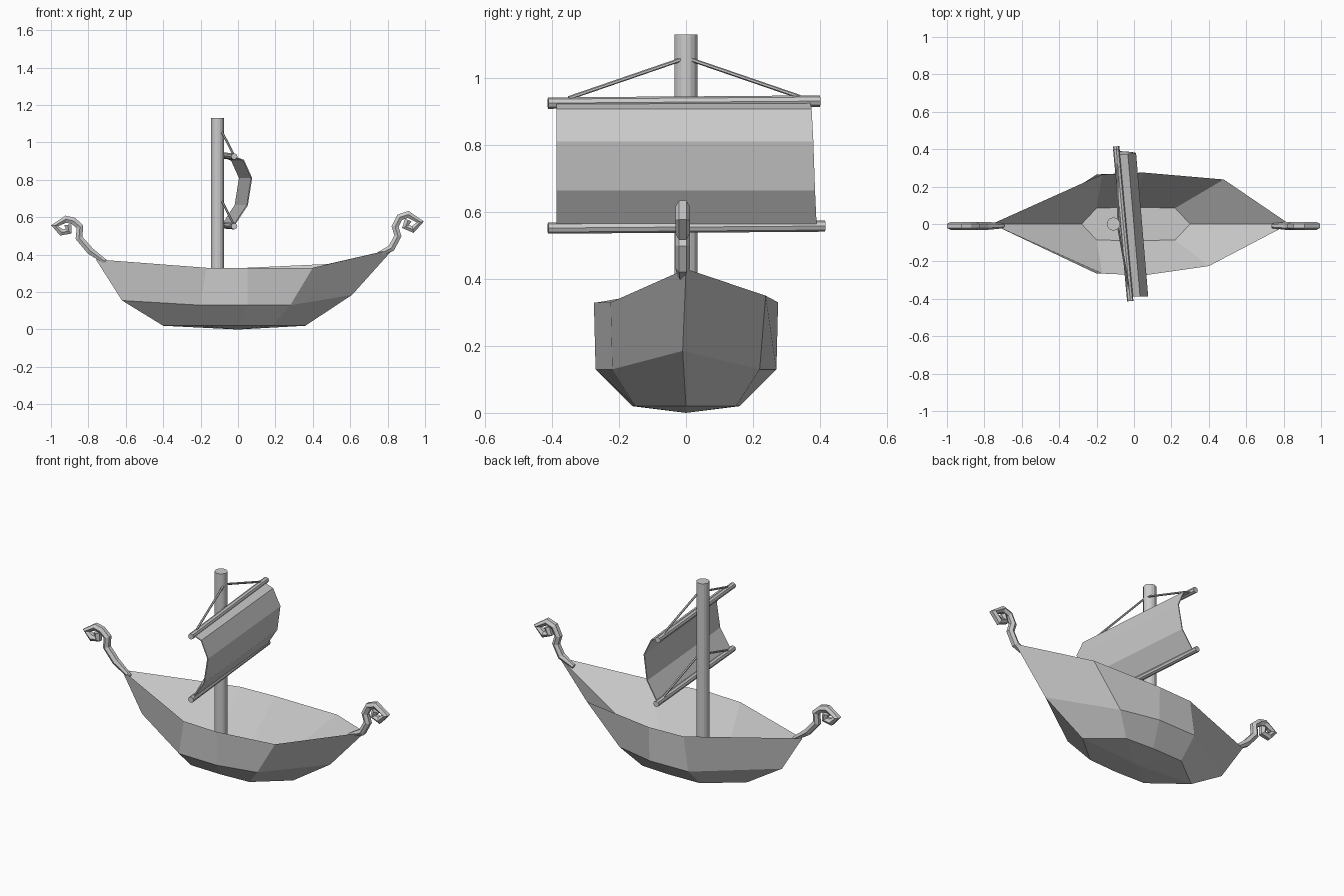
import bpy, bmesh
from mathutils import Vector

if "Cube" in bpy.data.objects:
    bpy.data.objects.remove(bpy.data.objects["Cube"])


def add_mesh(name, verts, faces):
    me = bpy.data.meshes.new(name)
    me.from_pydata(verts, [], faces)
    bm = bmesh.new()
    bm.from_mesh(me)
    bmesh.ops.recalc_face_normals(bm, faces=bm.faces[:])
    bm.to_mesh(me)
    bm.free()
    ob = bpy.data.objects.new(name, me)
    bpy.context.collection.objects.link(ob)
    return ob


def rod(name, a, b, r, sides=8):
    a, b = Vector(a), Vector(b)
    bpy.ops.mesh.primitive_cylinder_add(vertices=sides, radius=r, depth=(b - a).length,
                                        location=(a + b) / 2)
    ob = bpy.context.object
    ob.name = name
    ob.rotation_mode = 'QUATERNION'
    ob.rotation_quaternion = (b - a).to_track_quat('Z', 'Y')
    return ob


def tube(name, pts, r):
    cu = bpy.data.curves.new(name, 'CURVE')
    cu.dimensions = '3D'
    cu.bevel_depth = r
    cu.bevel_resolution = 1
    cu.use_fill_caps = True
    sp = cu.splines.new('POLY')
    sp.use_smooth = False
    sp.points.add(len(pts) - 1)
    for p, (x, z) in zip(sp.points, pts):
        p.co = (x, -0.01, z, 1)
    sp.points[0].radius = 0.6
    ob = bpy.data.objects.new(name, cu)
    bpy.context.collection.objects.link(ob)


def ring(stern, side, bow):
    """Closed loop: stern, near side, bow, far side (mirrored)."""
    near = [(x, -y, z) for x, y, z in side]
    return [stern] + near + [bow] + side[::-1]


# Hull: inner floor, rim, widest line, bilge line, keel point
floor = ring((-0.28, 0, 0.09), [(-0.2, 0.085, 0.08), (0, 0.09, 0.08), (0.22, 0.085, 0.08)], (0.3, 0, 0.09))
rim = ring((-0.76, 0, 0.375), [(-0.17, 0.265, 0.33), (0.05, 0.275, 0.33), (0.44, 0.23, 0.335)], (0.83, 0, 0.43))
rim[3] = (0.40, -0.225, 0.33)
rim[5] = (0.48, 0.238, 0.35)
wide = ring((-0.62, -0.01, 0.155), [(-0.2, 0.265, 0.13), (0.05, 0.27, 0.13), (0.28, 0.22, 0.13)], (0.61, -0.01, 0.185))
bilge = ring((-0.4, 0, 0.02), [(-0.2, 0.155, 0.02), (0, 0.16, 0.02), (0.18, 0.15, 0.02)], (0.36, 0, 0.02))
verts = floor + rim + wide + bilge + [(0, 0, 0)]
n = 8
faces = [list(range(n))]
for k in range(3):
    for i in range(n):
        j = (i + 1) % n
        faces.append([k * n + i, k * n + j, (k + 1) * n + j, (k + 1) * n + i])
faces += [[3 * n + i, 3 * n + (i + 1) % n, 4 * n] for i in range(n)]
add_mesh("hull", verts, faces)

# Scrolls at both ends
tube("bow_scroll", [(0.74, 0.395), (0.82, 0.435), (0.855, 0.50), (0.84, 0.55), (0.865, 0.60), (0.91, 0.615),
                    (0.975, 0.575), (0.935, 0.535), (0.895, 0.55), (0.91, 0.585)], 0.022)
tube("stern_scroll", [(-0.70, 0.355), (-0.79, 0.42), (-0.85, 0.49), (-0.845, 0.55), (-0.88, 0.58), (-0.92, 0.59),
                      (-0.98, 0.555), (-0.945, 0.52), (-0.905, 0.525), (-0.91, 0.56)], 0.022)

# Mast
rod("mast", (-0.11, 0, 0.06), (-0.11, 0, 1.13), 0.035, 16)

# Yards and their ropes
for tag, z, top, far in (("upper", 0.928, 1.055, 0.40), ("lower", 0.555, 0.685, 0.415)):
    rod(tag + "_yard", (-0.02, -0.412, z - 0.003), (-0.095, far, z + 0.003), 0.017)
    for side in (-1, 1):
        rod(tag + "_rope", (-0.085, side * 0.015, top), (-0.058 - side * 0.032, side * 0.35, z + 0.012), 0.006, 6)

# Billowing sail
profile = [(-0.03, 0.928), (0.03, 0.905), (0.073, 0.81), (0.05, 0.665), (-0.02, 0.558)]
sv = []
for k, (x, z) in enumerate(profile):
    sv += [(x, -0.387, z), (x - 0.065, 0.37 + 0.005 * k, z)]
sail = add_mesh("sail", sv, [[2 * i, 2 * i + 1, 2 * i + 3, 2 * i + 2] for i in range(4)])
mod = sail.modifiers.new("thickness", 'SOLIDIFY')
mod.thickness = 0.006
mod.offset = 0
